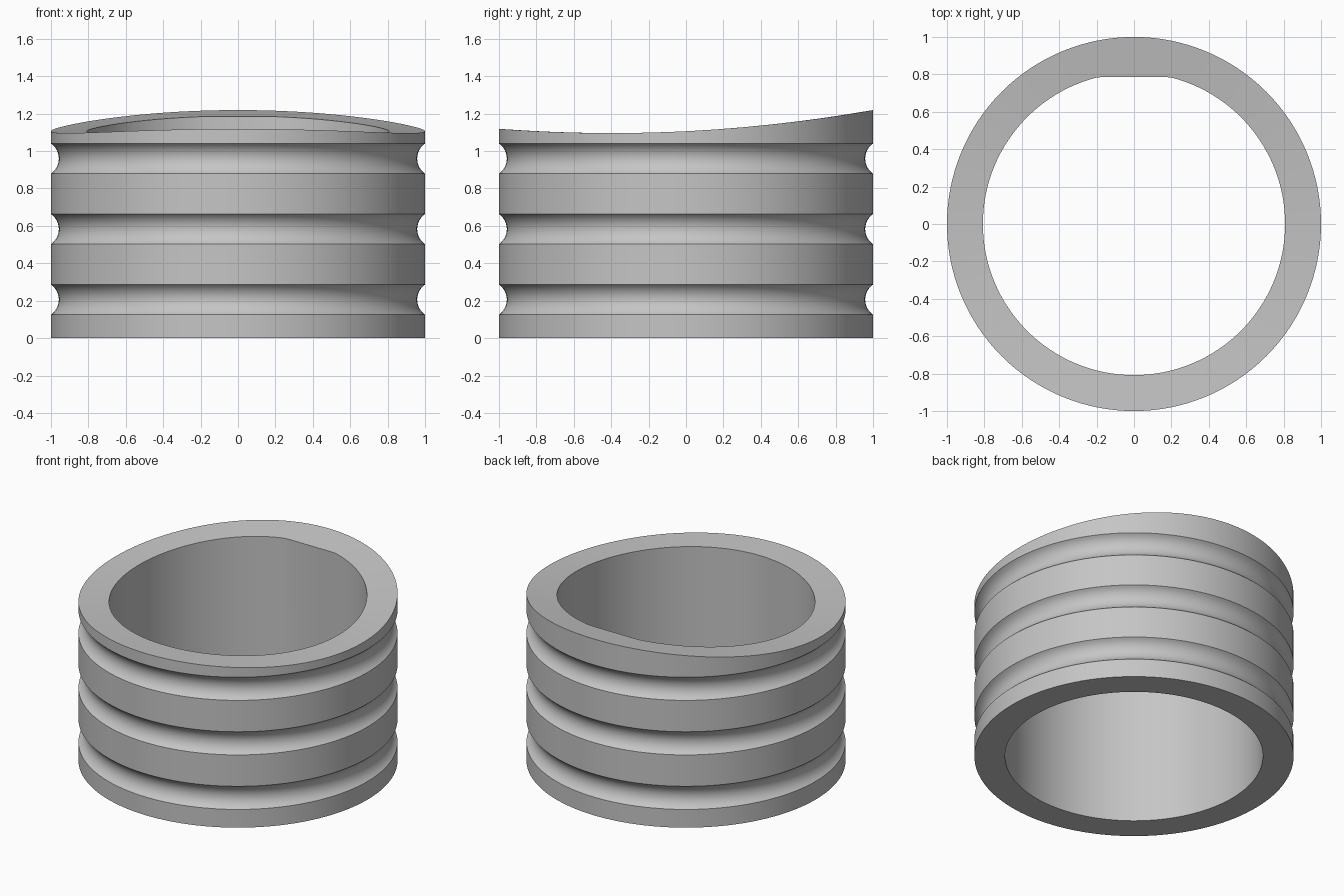
import bpy, bmesh
from math import sin, cos, asin, pi, radians

default = bpy.data.objects.get("Cube")
if default:
    bpy.data.objects.remove(default, do_unlink=True)

SEGMENTS = 128
BORE = 0.808          # inner radius
FLAT_Y = 0.786        # small flat on the upper rim of the bore
GROOVES = (0.206, 0.583, 0.96)
HALF, DEPTH, STEPS = 0.08, 0.042, 12


def top_height(y):
    """Shallow concave top, highest at the back."""
    return 1.096 + 0.0628 * (y + 0.4) ** 2


# Outer profile from the base up, with round grooves; None marks the sloping top
arc_r = (HALF ** 2 + DEPTH ** 2) / (2 * DEPTH)
arc_x = 1 - DEPTH + arc_r
sweep = asin(HALF / arc_r)
profile = [(BORE, 0), (1, 0)]
for z in GROOVES:
    for i in range(STEPS + 1):
        a = sweep * (2 * i / STEPS - 1)
        profile.append((arc_x - arc_r * cos(a), z + arc_r * sin(a)))
profile += [(1, None), (BORE, None)]

# Revolve the profile into a closed ring
bm = bmesh.new()
rings = []
for r, z in profile:
    ring = []
    for s in range(SEGMENTS):
        a = 2 * pi * s / SEGMENTS
        x, y = r * cos(a), r * sin(a)
        if z is None and r == BORE:
            y = min(y, FLAT_Y)
        ring.append(bm.verts.new((x, y, top_height(y) if z is None else z)))
    rings.append(ring)
for k, ring in enumerate(rings):
    upper = rings[(k + 1) % len(rings)]
    for s in range(SEGMENTS):
        t = (s + 1) % SEGMENTS
        bm.faces.new((ring[s], ring[t], upper[t], upper[s]))
bmesh.ops.recalc_face_normals(bm, faces=bm.faces)

mesh = bpy.data.meshes.new("grooved_ring")
bm.to_mesh(mesh)
bm.free()
body = bpy.data.objects.new("grooved_ring", mesh)
bpy.context.collection.objects.link(body)

# Plain grey
grey = bpy.data.materials.new("light_grey")
grey.use_nodes = True
colour = (0.56, 0.56, 0.56, 1)
grey.diffuse_color = colour
grey.node_tree.nodes["Principled BSDF"].inputs["Base Color"].default_value = colour
mesh.materials.append(grey)

# Smooth walls with crisp groove and rim edges
bpy.ops.object.select_all(action="DESELECT")
body.select_set(True)
bpy.context.view_layer.objects.active = body
bpy.ops.object.shade_smooth_by_angle(angle=radians(30))
